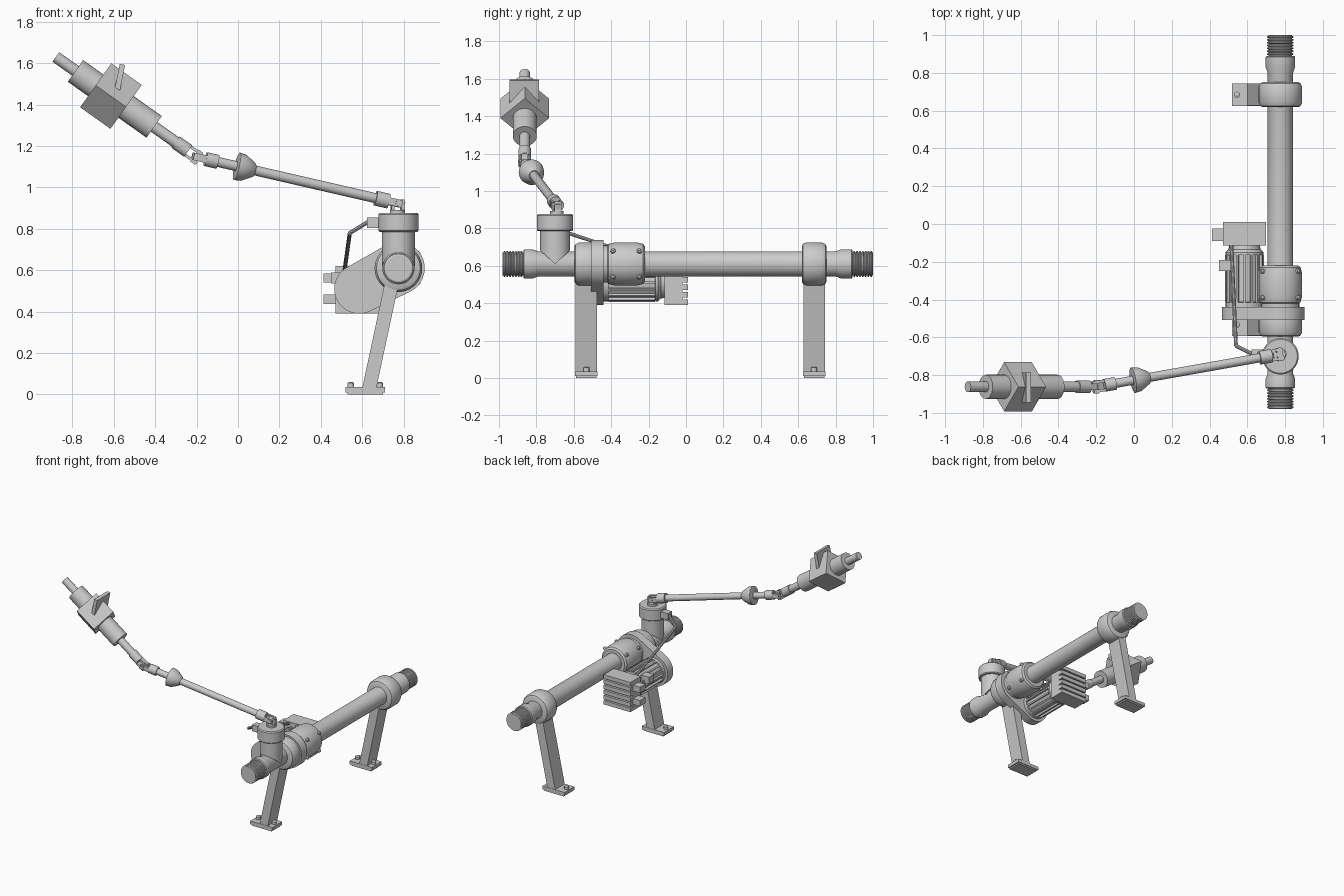
import bpy, bmesh
from math import pi, sin, cos, atan2, acos
from mathutils import Vector as V, Matrix

cube = bpy.data.objects.get("Cube")
if cube:
    bpy.data.objects.remove(cube, do_unlink=True)

grey = bpy.data.materials.new("light_grey")
grey.use_nodes = True
grey.diffuse_color = (0.6, 0.6, 0.6, 1)
grey.node_tree.nodes["Principled BSDF"].inputs["Base Color"].default_value = (0.6, 0.6, 0.6, 1)

X, Y, Z = V((1, 0, 0)), V((0, 1, 0)), V((0, 0, 1))
AX, AZ = 0.775, 0.61          # main pipe axis
MX, MZ = 0.585, 0.51          # motor axis


def finish(name, bm):
    bmesh.ops.recalc_face_normals(bm, faces=bm.faces[:])
    me = bpy.data.meshes.new(name)
    bm.to_mesh(me)
    bm.free()
    me.materials.append(grey)
    ob = bpy.data.objects.new(name, me)
    bpy.context.collection.objects.link(ob)
    bpy.ops.object.select_all(action="DESELECT")
    ob.select_set(True)
    bpy.context.view_layer.objects.active = ob
    bpy.ops.object.shade_smooth_by_angle(angle=0.6)
    return ob


def frame(origin, axis, side):
    """Matrix with local z on axis and local x close to side."""
    z = V(axis).normalized()
    y = z.cross(V(side)).normalized()
    x = y.cross(z)
    m = Matrix((x, y, z)).transposed().to_4x4()
    m.translation = V(origin)
    return m


def lathe(name, origin, axis, profile, n=32):
    """Turned solid: profile holds (distance, radius) pairs."""
    m = frame(origin, axis, X if abs(V(axis).normalized().x) < 0.6 else Y)
    bm = bmesh.new()
    rings = [[bm.verts.new(m @ V((r * cos(2 * pi * i / n), r * sin(2 * pi * i / n), t)))
              for i in range(n)] for t, r in profile]
    for a, b in zip(rings, rings[1:]):
        for i in range(n):
            bm.faces.new((a[i], a[(i + 1) % n], b[(i + 1) % n], b[i]))
    bm.faces.new(rings[0])
    bm.faces.new(rings[-1])
    return finish(name, bm)


def rod(name, a, b, r, n=24):
    a, b = V(a), V(b)
    return lathe(name, a, b - a, [(0, r), ((b - a).length, r)], n)


def block(name, size, matrix):
    bm = bmesh.new()
    bmesh.ops.create_cube(bm, size=1, matrix=matrix @ Matrix.Diagonal((*size, 1)))
    return finish(name, bm)


def box(name, lo, hi):
    lo, hi = V(lo), V(hi)
    return block(name, hi - lo, Matrix.Translation((lo + hi) / 2))


# Main pipe with shouldered collars
pipe = 0.067
lathe("main_pipe", (AX, 0, AZ), Y,
      [(-0.87, 0.072), (-0.865, 0.078), (-0.82, 0.078), (-0.79, pipe),
       (0.80, pipe), (0.83, 0.078), (0.885, 0.078), (0.89, 0.072)], 40)

# Threaded ends
for name, start, s in (("front_thread", -0.87, -1), ("back_thread", 0.89, 1)):
    prof = [(0, 0.062)]
    for i in range(7):
        t = 0.004 + i * 0.015
        prof += [(t, 0.062), (t + 0.003, 0.07), (t + 0.009, 0.07), (t + 0.012, 0.062)]
    lathe(name, (AX, start, AZ), Y * s, prof + [(0.11, 0.062)])

# Clamp rings and the wide sleeve
for name, c in (("front_clamp", -0.53), ("back_clamp", 0.685)):
    lathe(name, (AX, c, AZ), Y, [(-0.066, 0.095), (-0.06, 0.106), (-0.042, 0.115),
                                 (0.042, 0.115), (0.06, 0.106), (0.066, 0.095)], 40)
lathe("sleeve", (AX, -0.32, AZ), Y, [(-0.12, 0.10), (-0.10, 0.10), (-0.095, 0.107), (-0.06, 0.115),
                                     (0.06, 0.115), (0.09, 0.107), (0.10, 0.095)], 40)
for sx in (-1, 1):
    for sz in (-1, 1):
        for y in (-0.39, -0.25):
            d = V((sx * 0.095, 0, sz * 0.07))
            lathe("sleeve_bolt", V((AX, y, AZ)) + d * 0.85, d,
                  [(0, 0.013), (0.022, 0.013), (0.028, 0.007)], 12)

# Tee branch, mitred where it meets the pipe
tee = lathe("tee_branch", (AX, -0.70, AZ), Z, [(0, 0.08), (0.2, 0.08)])
for v in tee.data.vertices:
    if v.co.z < AZ + 0.1:
        v.co.z += abs(v.co.y + 0.70) * 0.9
lathe("tee_cap", (AX, -0.70, 0.785), Z, [(0, 0.09), (0.006, 0.097), (0.085, 0.097), (0.092, 0.09)])

# Sloping legs with bolted feet
for side, c in (("front", -0.533), ("back", 0.685)):
    leg = box(side + "_leg", (0.60, c - 0.058, 0.03), (0.668, c + 0.058, 0.55))
    for v in leg.data.vertices:
        v.co.x += (v.co.z - 0.03) * 0.214
    box(side + "_foot", (0.52, c - 0.06, 0.01), (0.71, c + 0.06, 0.035))
    box(side + "_foot_pad", (0.53, c - 0.055, 0), (0.70, c + 0.055, 0.01))
    for x in (0.545, 0.685):
        lathe("foot_bolt", (x, c, 0.03), Z, [(0, 0.016), (0.025, 0.016), (0.03, 0.008)], 12)

# Drive housing: two rounded ends joined by tangents
d = V((AX - MX, 0, AZ - MZ))
R1, R2 = 0.127, 0.12
base, spread = atan2(d.z, d.x), acos((R2 - R1) / d.length)
outline = []
for cx, cz, r, a0, a1 in ((AX, AZ, R1, base - pi + spread, base + pi - spread),
                          (MX, MZ, R2, base + pi - spread, base + pi + spread)):
    for i in range(25):
        a = a0 + (a1 - a0) * i / 24
        outline.append((cx + r * cos(a), cz + r * sin(a)))
bm = bmesh.new()
front = bm.faces.new([bm.verts.new((x, -0.508, z)) for x, z in outline])
ext = bmesh.ops.extrude_face_region(bm, geom=[front])
bmesh.ops.translate(bm, vec=(0, 0.068, 0), verts=[v for v in ext["geom"] if isinstance(v, bmesh.types.BMVert)])
bmesh.ops.remove_doubles(bm, verts=bm.verts[:], dist=0.0005)
if not any(len(f.verts) > 4 and f.normal.y and f.calc_center_median().y < -0.5 for f in bm.faces):
    bm.faces.new([v for v in bm.verts if v.co.y < -0.5])
finish("drive_housing", bm)

# Finned motor
lathe("motor_body", (MX, -0.45, MZ), Y, [(0, 0.10), (0.035, 0.10), (0.036, 0.088), (0.285, 0.088),
                                         (0.286, 0.10), (0.30, 0.10), (0.315, 0.085), (0.345, 0.08)])
for i in range(16):
    a = 2 * pi * i / 16
    radial = V((cos(a), 0, sin(a)))
    block("motor_fin", (0.012, 0.25, 0.03), frame(V((MX, -0.29, MZ)) + radial * 0.088, radial, radial.cross(Y)))
box("motor_terminal", (0.45, -0.25, 0.535), (0.52, -0.19, 0.59))

# Control box with louvred back and two plugs
box("control_box", (0.47, -0.115, 0.39), (0.70, -0.02, 0.62))
for i in range(6):
    z = 0.39 + i * 0.04
    box("louvre", (0.47, -0.02, z), (0.70, 0.01, z + 0.03))
for z in (0.437, 0.54):
    box("plug", (0.412, -0.09, z), (0.47, -0.025, z + 0.045))

# Sensor and its cable
box("sensor", (0.622, -0.715, 0.805), (0.70, -0.665, 0.855))
cable = [V((0.63, -0.69, 0.835)), V((0.54, -0.645, 0.78)), V((0.515, -0.10, 0.60))]
for a, b in zip(cable, cable[1:]):
    rod("cable", a, b, 0.01, 10)
rod("cable_end", cable[-1], cable[-1] + V((0, 0.03, -0.06)), 0.01, 10)


# Universal joints
def fork(name, centre, axis, side, near, far, r=0.034):
    lathe(name + "_collar", centre, axis, [(near, r), (far, r)], 20)
    for s in (-1, 1):
        m = frame(centre, axis, side) @ Matrix.Translation((s * 0.024, 0, (near - 0.018) / 2))
        block(name + "_prong", (0.014, 0.036, near + 0.02), m)
    m = frame(centre, side, axis)
    block(name + "_cross", (0.026, 0.026, 0.07), m)


J1, J2 = V((0.77, -0.69, 0.924)), V((-0.20, -0.862, 1.147))
arm = (J2 - J1).normalized()
head = V((-1, 0, 0.711)).normalized()
fork("base_joint_lower", J1, -Z, arm, 0.032, 0.055, 0.036)
fork("base_joint_upper", J1, arm, arm.cross(Z), 0.045, 0.11, 0.036)
fork("head_joint_lower", J2, -arm, Y, 0.045, 0.105)
fork("head_joint_upper", J2, head, head.cross(Y), 0.05, 0.125)

# Arm with bell-shaped guard
rod("arm_rod", J1 + arm * 0.06, J2 - arm * 0.06, 0.024)
guard = J1 + arm * ((J1.x + 0.005) / -arm.x)
lathe("arm_guard", guard, -arm, [(-0.003, 0.06), (0, 0.068), (0.035, 0.064), (0.085, 0.034), (0.09, 0.028)])

# Head: spindle, cylinders, diamond block and lever plate
at = lambda x: (J2.x - x) / -head.x
lathe("head_spindle", J2, head, [(0.08, 0.028), (at(-0.88), 0.028)], 24)
lathe("head_cylinder", J2, head, [(at(-0.405), 0.064), (at(-0.785), 0.064)])
centre = J2 + head * at(-0.614)
block("head_block", (0.184, 0.184, 0.18), frame(centre, head, Y) @ Matrix.Rotation(pi / 4, 4, "Z"))
block("lever_plate", (0.16, 0.026, 0.16), frame((-0.574, -0.865, 1.516), (0.2, 0, 1), Y))
